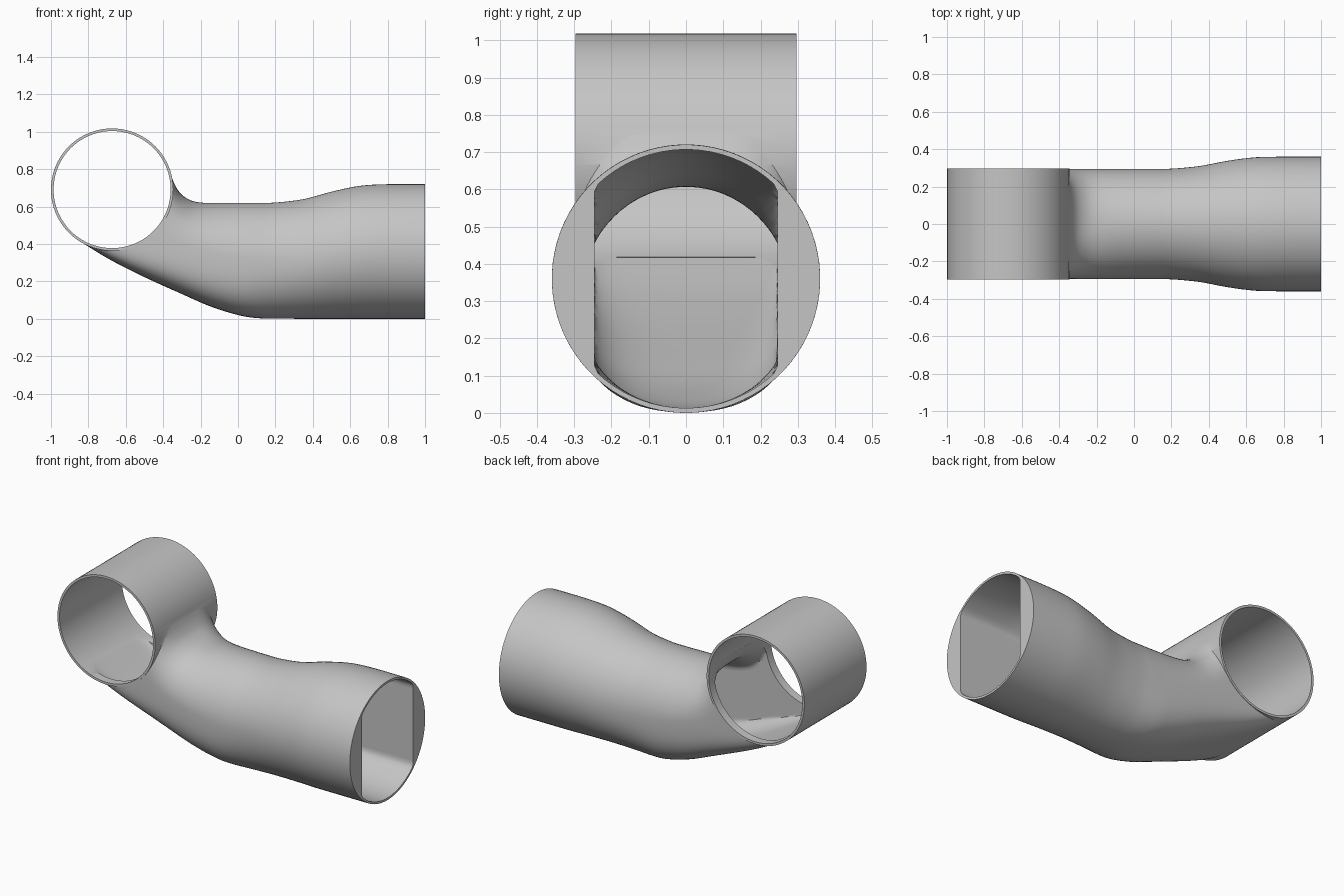
import bpy, bmesh, math
from mathutils import Vector

cube = bpy.data.objects.get("Cube")
if cube:
    bpy.data.objects.remove(cube, do_unlink=True)

grey = bpy.data.materials.new("plain grey")
grey.use_nodes = True
COLOUR = (0.56, 0.56, 0.56, 1)
grey.diffuse_color = COLOUR
grey.node_tree.nodes["Principled BSDF"].inputs["Base Color"].default_value = COLOUR

SIDES = 80
WALL = 0.013
CHANNEL_HALF = 0.245

# Stations along the pipe: bottom x, z, top x, z, half width,
# then the squareness of the lower and upper halves
STATIONS = [Vector(s) for s in (
    (1, 0, 1, .72, .36, 2, 2),
    (.8, 0, .8, .72, .36, 2, 2),
    (.65, 0, .65, .711, .357, 2, 2),
    (.5, 0, .5, .68, .338, 2, 2),
    (.35, 0, .35, .64, .31, 2.1, 2),
    (.2, .001, .2, .622, .296, 2.3, 2),
    (.1, .004, .1, .62, .295, 2.5, 2),
    (0, .02, .01, .62, .295, 2.8, 2),
    (-.15, .067, -.1, .62, .295, 3.1, 2),
    (-.31, .137, -.19, .621, .295, 3.5, 2.1),
    (-.44, .195, -.25, .633, .295, 4, 2.4),
    (-.56, .252, -.3, .663, .295, 5, 3),
    (-.7, .325, -.333, .708, .295, 7, 4),
    (-.838, .41, -.352, .752, .295, 10, 6),
)]


def smooth_stations(steps=4):
    """Run a smooth curve through the stations."""
    out = []
    last = len(STATIONS) - 1
    for i in range(last):
        p0, p1 = STATIONS[max(i - 1, 0)], STATIONS[i]
        p2, p3 = STATIONS[i + 1], STATIONS[min(i + 2, last)]
        for k in range(steps):
            t = k / steps
            out.append(p1 + (p2 - p0) * (t / 2)
                       + (p0 * 2 - p1 * 5 + p2 * 4 - p3) * (t * t / 2)
                       + (p1 * 3 - p0 - p2 * 3 + p3) * (t ** 3 / 2))
    return out + [STATIONS[last]]


def section(s, inset, limit):
    """One rounded loop between the bottom and top points of a station."""
    bottom, top = Vector((s[0], 0, s[1])), Vector((s[2], 0, s[3]))
    mid, up = (bottom + top) / 2, (top - bottom) / 2
    up = up.normalized() * (up.length - inset)
    loop = []
    for i in range(SIDES):
        a = math.tau * (i + .5) / SIDES
        c, n = math.cos(a), math.sin(a)
        power = 2 / (s[6] if n > 0 else s[5])
        y = math.copysign(abs(c) ** power, c) * (s[4] - inset)
        h = math.copysign(abs(n) ** power, n)
        loop.append(mid + up * h + Vector((0, max(-limit, min(limit, y)), 0)))
    return loop


def loft(name, loops):
    """Skin a closed solid over a list of loops."""
    bm = bmesh.new()
    rings = [[bm.verts.new(p) for p in loop] for loop in loops]
    for a, b in zip(rings, rings[1:]):
        for i in range(len(a)):
            j = (i + 1) % len(a)
            bm.faces.new((a[i], a[j], b[j], b[i]))
    bm.faces.new(rings[0])
    bm.faces.new(rings[-1])
    bmesh.ops.recalc_face_normals(bm, faces=bm.faces)
    mesh = bpy.data.meshes.new(name)
    bm.to_mesh(mesh)
    bm.free()
    mesh.materials.append(grey)
    ob = bpy.data.objects.new(name, mesh)
    bpy.context.collection.objects.link(ob)
    return ob


def cylinder(name, radius, half):
    """Cylinder along y at the collar centre."""
    def loop(y):
        return [Vector((-.673 + radius * math.cos(math.tau * i / SIDES), y,
                        .691 + radius * math.sin(math.tau * i / SIDES)))
                for i in range(SIDES)]
    return loft(name, [loop(-half), loop(half)])


def combine(target, other, operation):
    mod = target.modifiers.new(operation.lower(), 'BOOLEAN')
    mod.operation, mod.solver, mod.object = operation, 'EXACT', other
    bpy.ops.object.modifier_apply(modifier=mod.name)
    bpy.data.objects.remove(other, do_unlink=True)


# Bent pipe body
path = smooth_stations()
pipe = loft("pipe_with_collar", [section(s, 0, 1) for s in path])
bpy.ops.object.select_all(action='DESELECT')
pipe.select_set(True)
bpy.context.view_layer.objects.active = pipe

# Cross collar, its bore, and the flat-sided channel through the pipe
combine(pipe, cylinder("collar", .327, .297), 'UNION')
combine(pipe, cylinder("collar_bore", .313, .5), 'DIFFERENCE')
mouth = path[0] + Vector((.05, 0, .05, 0, 0, 0, 0))
channel = loft("channel", [section(s, WALL, CHANNEL_HALF) for s in [mouth] + path])
combine(pipe, channel, 'DIFFERENCE')

bpy.ops.object.shade_smooth_by_angle(angle=math.radians(35))
